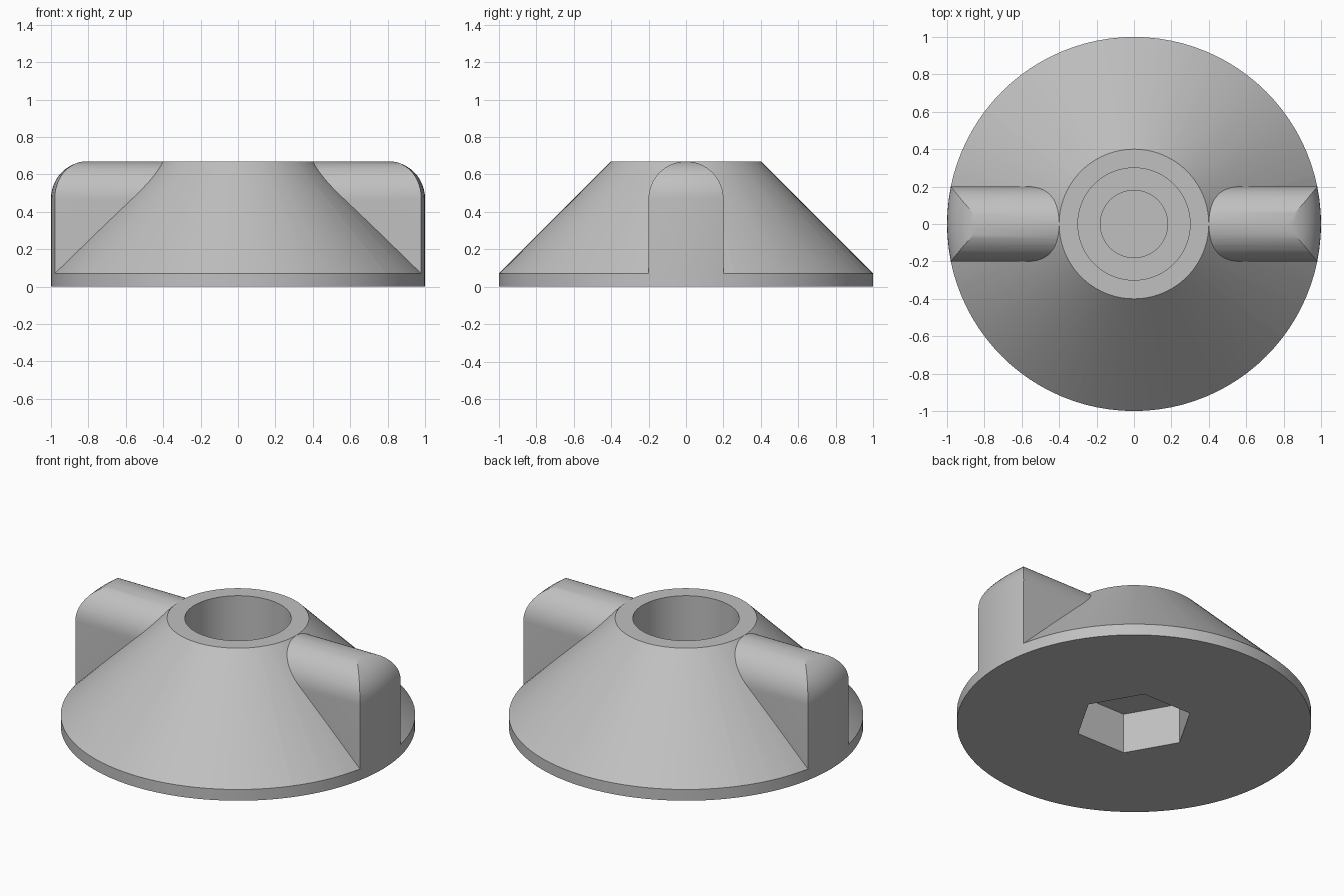
import bpy, bmesh
from math import sin, cos, pi, radians

if "Cube" in bpy.data.objects:
    bpy.data.objects.remove(bpy.data.objects["Cube"], do_unlink=True)

SEGMENTS = 96
TOP = 0.67        # overall height
RIB = 0.2         # rib half width and edge radius

grey = bpy.data.materials.new("plain grey")
grey.use_nodes = True
grey.diffuse_color = (0.53, 0.53, 0.53, 1)
grey.node_tree.nodes["Principled BSDF"].inputs["Base Color"].default_value = (0.53, 0.53, 0.53, 1)


def finish(bm, name):
    bmesh.ops.recalc_face_normals(bm, faces=bm.faces)
    mesh = bpy.data.meshes.new(name)
    bm.to_mesh(mesh)
    bm.free()
    mesh.materials.append(grey)
    obj = bpy.data.objects.new(name, mesh)
    bpy.context.collection.objects.link(obj)
    return obj


def turned(name, profile, sides=SEGMENTS):
    """Solid of revolution about z from (radius, height) points."""
    bm = bmesh.new()
    rings = [[bm.verts.new((r * cos(2 * pi * i / sides), r * sin(2 * pi * i / sides), z))
              for i in range(sides)] for r, z in profile]
    for low, high in zip(rings, rings[1:]):
        for i in range(sides):
            j = (i + 1) % sides
            bm.faces.new((low[i], low[j], high[j], high[i]))
    bm.faces.new(rings[0])
    bm.faces.new(rings[-1])
    return finish(bm, name)


def arched_bar(name, x0, x1):
    """Round-topped bar running along x."""
    arc = [(RIB * cos(pi * i / 32), TOP - 0.0005 - RIB + RIB * sin(pi * i / 32)) for i in range(33)]
    outline = [(-RIB, -0.1), (RIB, -0.1)] + arc
    bm = bmesh.new()
    face = bm.faces.new([bm.verts.new((x0, y, z)) for y, z in outline])
    out = bmesh.ops.extrude_face_region(bm, geom=[face])
    verts = [v for v in out["geom"] if isinstance(v, bmesh.types.BMVert)]
    bmesh.ops.translate(bm, verts=verts, vec=(x1 - x0, 0, 0))
    return finish(bm, name)


def combine(target, tool, operation):
    mod = target.modifiers.new(operation.lower(), 'BOOLEAN')
    mod.operation, mod.object, mod.solver = operation, tool, 'EXACT'
    bpy.context.view_layer.objects.active = target
    bpy.ops.object.modifier_apply(modifier=mod.name)
    bpy.data.objects.remove(tool, do_unlink=True)


# Conical hub with two grip ribs
knob = turned("knob_body", [(1.2, -0.13), (0.4, TOP)])
for side in (-1, 1):
    combine(knob, arched_bar("grip_rib", side * 0.25, side * 1.2), 'UNION')

# Trim to a disc with a rounded upper rim
rim = [(1 - RIB + RIB * cos(pi * i / 24), TOP + 0.001 - RIB + RIB * sin(pi * i / 24))
       for i in range(13)]
combine(knob, turned("outer_envelope", [(1, 0)] + rim), 'INTERSECT')

# Stepped blind bore from above, hexagonal nut pocket from below
for name, profile, sides in (
        ("wide_bore", [(0.3, 0.36), (0.3, 0.8)], SEGMENTS),
        ("narrow_bore", [(0.18, 0.27), (0.18, 0.5)], SEGMENTS),
        ("nut_pocket", [(0.335, -0.2), (0.335, 0.25)], 6)):
    combine(knob, turned(name, profile, sides), 'DIFFERENCE')

bpy.ops.object.select_all(action='DESELECT')
knob.select_set(True)
bpy.context.view_layer.objects.active = knob
bpy.ops.object.shade_smooth_by_angle(angle=radians(25))
